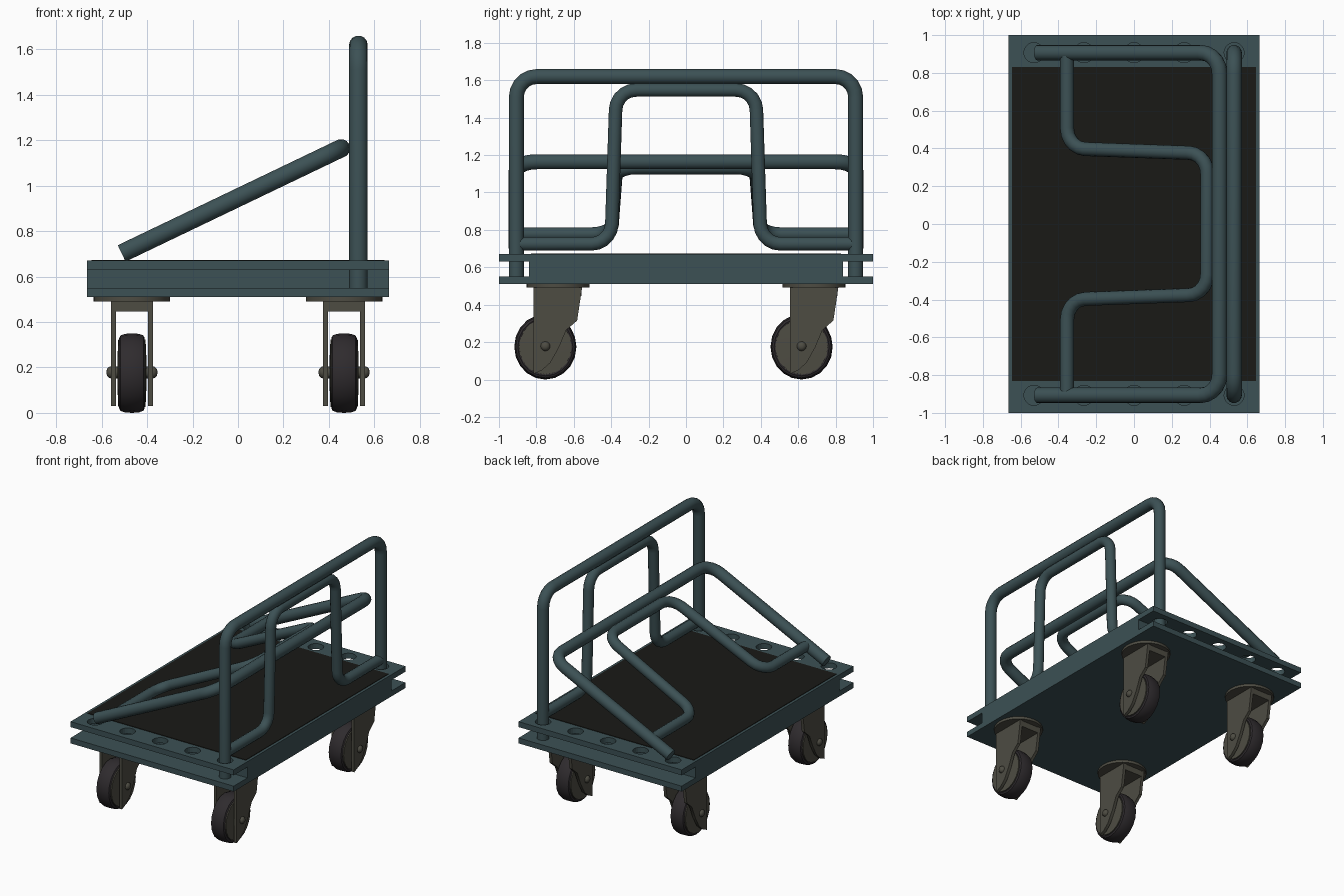
import bpy, bmesh, math
from mathutils import Vector, Matrix

if "Cube" in bpy.data.objects:
    bpy.data.objects.remove(bpy.data.objects["Cube"])


def material(name, rgb):
    m = bpy.data.materials.new(name)
    m.diffuse_color = (*rgb, 1)
    m.use_nodes = True
    m.node_tree.nodes["Principled BSDF"].inputs["Base Color"].default_value = m.diffuse_color
    return m


TEAL = material("teal_paint", (0.045, 0.082, 0.09))
MAT = material("dark_mat", (0.010, 0.010, 0.008))
STEEL = material("dull_steel", (0.075, 0.072, 0.055))
RUBBER = material("rubber", (0.028, 0.024, 0.027))


def finish(ob, mat, smooth=True):
    ob.data.materials.clear()
    ob.data.materials.append(mat)
    if smooth:
        bpy.ops.object.select_all(action='DESELECT')
        ob.select_set(True)
        bpy.context.view_layer.objects.active = ob
        bpy.ops.object.shade_smooth_by_angle(angle=math.radians(40))
    return ob


def from_bmesh(name, bm, mat, smooth=True):
    bmesh.ops.recalc_face_normals(bm, faces=bm.faces)
    me = bpy.data.meshes.new(name)
    bm.to_mesh(me)
    bm.free()
    ob = bpy.data.objects.new(name, me)
    bpy.context.collection.objects.link(ob)
    return finish(ob, mat, smooth)


def add_box(bm, size, loc):
    m = Matrix.Translation(loc) @ Matrix.Diagonal((*size, 1))
    bmesh.ops.create_cube(bm, size=1, matrix=m)


def add_prism(bm, profile, x0, x1):
    """Extrude a (y, z) profile along x."""
    f = bm.faces.new([bm.verts.new((x0, y, z)) for y, z in profile])
    new = bmesh.ops.extrude_face_region(bm, geom=[f])['geom']
    bmesh.ops.translate(bm, vec=(x1 - x0, 0, 0),
                        verts=[v for v in new if isinstance(v, bmesh.types.BMVert)])
    if f.is_valid is False:  # keep the starting cap
        bmesh.ops.holes_fill(bm, edges=[e for e in bm.edges if e.is_boundary])


def add_lathe(bm, profile, y, z, n=20, squash=1.0):
    """Spin an (x, radius) profile around an axis parallel to x."""
    rings = [[bm.verts.new((x, y + squash * r * math.sin(2 * math.pi * i / n),
                            z - r * math.cos(2 * math.pi * i / n)))
              for i in range(n)] for x, r in profile]
    for a, b in zip(rings, rings[1:]):
        for i in range(n):
            j = (i + 1) % n
            bm.faces.new((a[i], a[j], b[j], b[i]))
    bm.faces.new(rings[0])
    bm.faces.new(rings[-1])


def rounded_path(pts, rad, steps=5):
    """Fillet every inner corner of a polyline."""
    pts = [Vector(p) for p in pts]
    out = [pts[0]]
    for a, b, c in zip(pts, pts[1:], pts[2:]):
        u, v = (a - b).normalized(), (c - b).normalized()
        half = u.angle(v) / 2
        centre = b + (u + v).normalized() * rad / math.sin(half)
        p = (b + u * rad / math.tan(half) - centre).normalized()
        q = (b + v * rad / math.tan(half) - centre).normalized()
        out += [centre + p.slerp(q, i / steps) * rad for i in range(steps + 1)]
    return out + [pts[-1]]


def pipe(name, pts, rad, bend, matrix):
    cu = bpy.data.curves.new(name, 'CURVE')
    cu.dimensions = '3D'
    cu.bevel_depth = rad
    cu.bevel_resolution = 5
    cu.use_fill_caps = True
    path = rounded_path(pts, bend)
    sp = cu.splines.new('POLY')
    sp.points.add(len(path) - 1)
    for p, co in zip(sp.points, path):
        p.co = (*(matrix @ co), 1)
    ob = bpy.data.objects.new(name, cu)
    bpy.context.collection.objects.link(ob)
    bpy.ops.object.select_all(action='DESELECT')
    ob.select_set(True)
    bpy.context.view_layer.objects.active = ob
    bpy.ops.object.convert(target='MESH')
    return finish(bpy.context.object, TEAL)


# Deck: I-shaped section with overhanging flanges at both ends
section = [(1, 0.67), (1, 0.63), (0.84, 0.63), (0.84, 0.55), (1, 0.55), (1, 0.51)]
section += [(-y, z) for y, z in reversed(section)]
bm = bmesh.new()
add_prism(bm, section, -0.665, 0.665)
deck = from_bmesh("deck", bm, TEAL, False)

# Post sockets cut through the upper flanges
bm = bmesh.new()
for y in (-0.907, 0.907):
    for i in range(-2, 3):
        bmesh.ops.create_cone(bm, cap_ends=True, segments=20, radius1=0.053,
                              radius2=0.053, depth=0.12,
                              matrix=Matrix.Translation((i * 0.265, y, 0.65)))
cutter = from_bmesh("socket_cutter", bm, TEAL, False)
cutter.hide_render = True
mod = deck.modifiers.new("sockets", 'BOOLEAN')
mod.operation = 'DIFFERENCE'
mod.solver = 'EXACT'
mod.object = cutter
bpy.context.view_layer.objects.active = deck
bpy.ops.object.modifier_apply(modifier=mod.name)
bpy.data.objects.remove(cutter)

# Deck mat
bm = bmesh.new()
add_box(bm, (1.29, 1.66, 0.01), (0, 0, 0.669))
from_bmesh("deck_mat", bm, MAT, False)

# Rails: one standing in its sockets, one leaning across the deck
OUTER = [(0, -0.907, 0), (0, -0.907, 1.07), (0, 0.907, 1.07), (0, 0.907, 0)]
INNER = [(0, -0.907, 0.175), (0, -0.40, 0.175), (0, -0.373, 0.998),
         (0, 0.373, 0.998), (0, 0.40, 0.175), (0, 0.907, 0.175)]
upright = Matrix.Translation((0.53, 0, 0.55))
leaning = Matrix.Translation((-0.512, 0, 0.702)) @ Matrix.Rotation(math.radians(64.4), 4, 'Y')
for label, m in (("upright", upright), ("leaning", leaning)):
    pipe(label + "_outer_rail", OUTER, 0.041, 0.11, m)
    pipe(label + "_inner_rail", INNER, 0.037, 0.11, m)

# Casters
FORK = [(-0.13, 0.495), (0.13, 0.495), (0.103, 0.315), (0.045, 0.265), (0.005, 0.17),
        (-0.04, 0.09), (-0.085, 0.05), (-0.13, 0.03)]
TYRE = [(-0.05, 0.145), (-0.056, 0.155), (-0.050, 0.166), (-0.03, 0.173), (0, 0.175),
        (0.03, 0.173), (0.050, 0.166), (0.056, 0.155), (0.05, 0.145)]
BOLT = [(0.09, 0.026), (0.10, 0.025), (0.109, 0.016), (0.112, 0.006)]
BOLT = [(-x, r) for x, r in reversed(BOLT)] + BOLT
HUB = [(-0.064, 0.06), (-0.060, 0.148), (0.060, 0.148), (0.064, 0.06)]
AXLE_Y = -0.067


def caster(name, x, y):
    at = Matrix.Translation((x, y, 0))
    # swivel plate, fork and bridge
    bm = bmesh.new()
    bmesh.ops.create_cone(bm, cap_ends=True, segments=28, radius1=0.168, radius2=0.168,
                          depth=0.02, matrix=Matrix.Translation((0, 0, 0.501)))
    for s in (-1, 1):
        add_prism(bm, FORK, s * 0.070, s * 0.092)
    add_box(bm, (0.145, 0.25, 0.047), (0, 0, 0.47))
    from_bmesh(name + "_fork", bm, STEEL).matrix_world = at
    # tyre
    bm = bmesh.new()
    add_lathe(bm, TYRE, AXLE_Y, 0.175, squash=0.95)
    from_bmesh(name + "_tyre", bm, RUBBER).matrix_world = at
    # hub and axle bolt
    bm = bmesh.new()
    add_lathe(bm, HUB, AXLE_Y, 0.175, squash=0.95)
    add_lathe(bm, BOLT, AXLE_Y, 0.178, 12)
    from_bmesh(name + "_hub", bm, STEEL).matrix_world = at


for sx, side in ((-1, "left"), (1, "right")):
    for sy, end in ((-1, "front"), (1, "back")):
        caster(f"{end}_{side}_caster", sx * 0.467, sy * 0.685)
